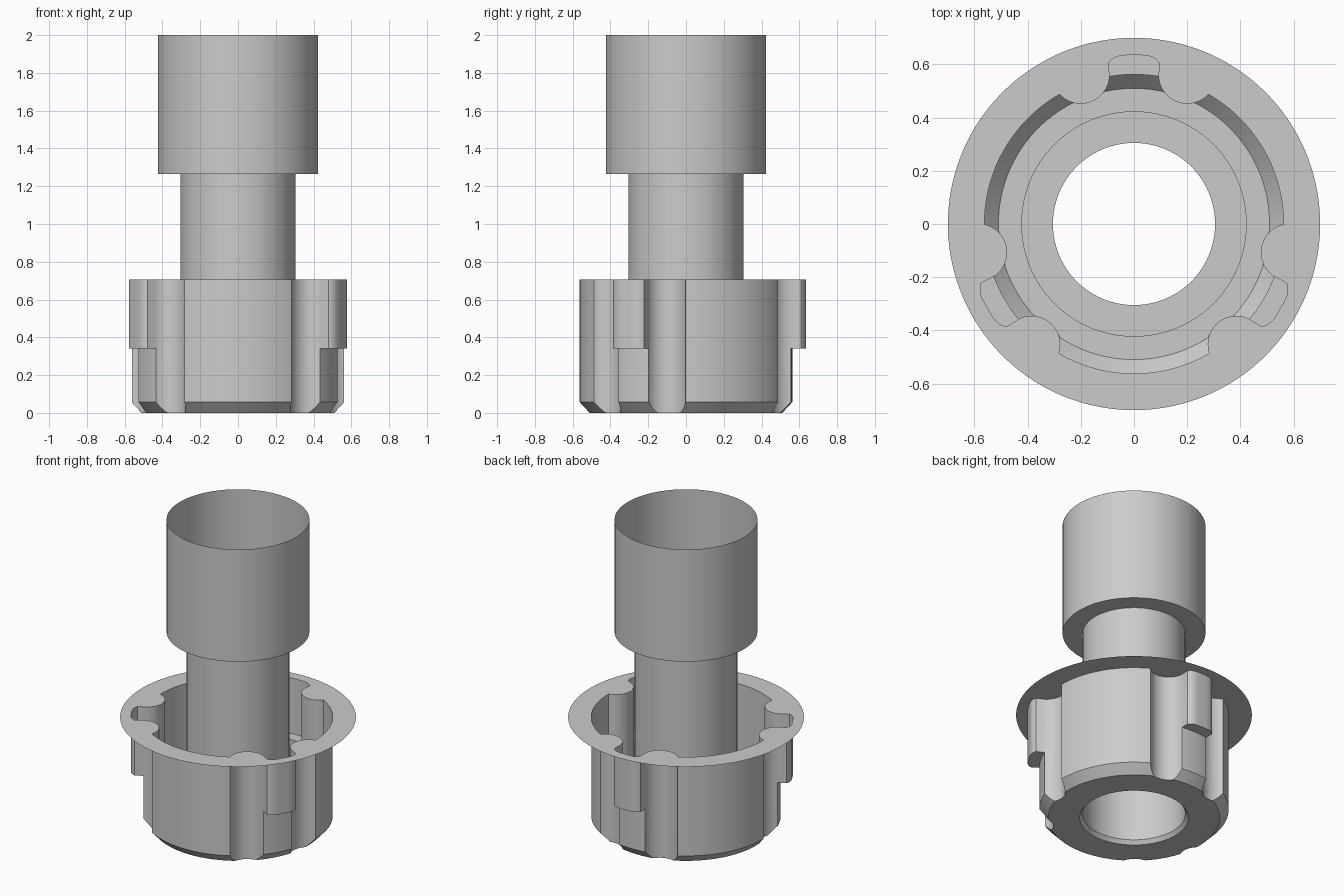
import bpy
import bmesh
from math import sin, cos, acos, sqrt, pi, radians, hypot

old = bpy.data.objects.get("Cube")
if old:
    bpy.data.objects.remove(old, do_unlink=True)

grey = bpy.data.materials.new("light grey")
grey.use_nodes = True
tone = (0.6, 0.6, 0.6, 1)
grey.diffuse_color = tone
grey.node_tree.nodes["Principled BSDF"].inputs["Base Color"].default_value = tone


def skin(name, columns):
    """Bridge a closed ring of vertical point columns into one thin shell."""
    bm = bmesh.new()
    cols = [[bm.verts.new(p) for p in col] for col in columns]
    for a, b in zip(cols, cols[1:] + cols[:1]):
        for k in range(len(a) - 1):
            bm.faces.new((a[k], b[k], b[k + 1], a[k + 1]))
    bmesh.ops.remove_doubles(bm, verts=bm.verts, dist=1e-5)
    bmesh.ops.dissolve_degenerate(bm, edges=bm.edges, dist=1e-5)
    mesh = bpy.data.meshes.new(name)
    bm.to_mesh(mesh)
    bm.free()
    mesh.materials.append(grey)
    ob = bpy.data.objects.new(name, mesh)
    bpy.context.collection.objects.link(ob)
    bpy.ops.object.select_all(action="DESELECT")
    ob.select_set(True)
    bpy.context.view_layer.objects.active = ob
    bpy.ops.object.shade_smooth_by_angle(angle=radians(25))
    return ob


# Stepped tube, open at both ends
NECK, HEAD, MOUTH = 0.305, 0.424, 0.323
tube_profile = [(MOUTH, 0), (NECK, 0.025), (NECK, 1.265), (HEAD, 1.265), (HEAD, 2.0)]
turns = [2 * pi * i / 120 for i in range(120)]
skin("stepped_tube", [[(r * cos(t), r * sin(t), z) for r, z in tube_profile] for t in turns])

# Cup outline: half of one third, measured from the middle of a lug
WALL, FLOOR, FLANGE = 0.5625, 0.51, 0.70
CHAMFER, SHELF, RIM = 0.057, 0.34, 0.705
GROOVE_AT, GROOVE_R, GROOVE_DIR = 0.595, 0.108, radians(19.65)
LUG_HALF, LUG_OUT, LUG_ROUND = 0.095, 0.635, 0.027
spread = acos((WALL**2 + GROOVE_AT**2 - GROOVE_R**2) / (2 * WALL * GROOVE_AT))
lug_edge, groove_end = GROOVE_DIR - spread, GROOVE_DIR + spread


def polar(r, a):
    return (r * cos(a), r * sin(a))


half = []  # pairs of (lower outline point, upper outline point)
for i in range(13):  # lug
    t = i / 12
    outer = (LUG_OUT - LUG_ROUND * t**4, LUG_HALF * t)
    half.append((polar(WALL, lug_edge * t), outer))
for i in range(25):  # groove
    d = spread * sin((i / 12 - 1) * pi / 2)
    r = GROOVE_AT * cos(d) - sqrt(max(0, GROOVE_R**2 - (GROOVE_AT * sin(d))**2))
    p = polar(min(r, WALL), GROOVE_DIR + d)
    half.append((p, p))
for i in range(1, 13):  # plain wall
    p = polar(WALL, groove_end + (pi / 3 - groove_end) * i / 12)
    half.append((p, p))

mirrored = [tuple((x, -y) for x, y in pair) for pair in reversed(half)]
third = mirrored + half


def cup_column(low, high, turn):
    """Floor, chamfer, wall, lug shelf, lug wall and flange at one outline point."""
    r, up = hypot(*low), hypot(*high)
    foot = min(r, FLOOR)
    rise = CHAMFER * (r - foot) / (WALL - FLOOR)
    steps = [(low, MOUTH / r, 0), (low, foot / r, 0), (low, 1, rise), (low, 1, SHELF),
             (high, 1, SHELF), (high, 1, RIM), (high, FLANGE / up, RIM)]
    c, s = cos(turn), sin(turn)
    return [((x * c - y * s) * f, (x * s + y * c) * f, z) for (x, y), f, z in steps]


# Grooved cup with three lugs and a thin flange
skin("grooved_cup", [cup_column(low, high, pi / 2 + k * 2 * pi / 3)
                     for k in range(3) for low, high in third])
